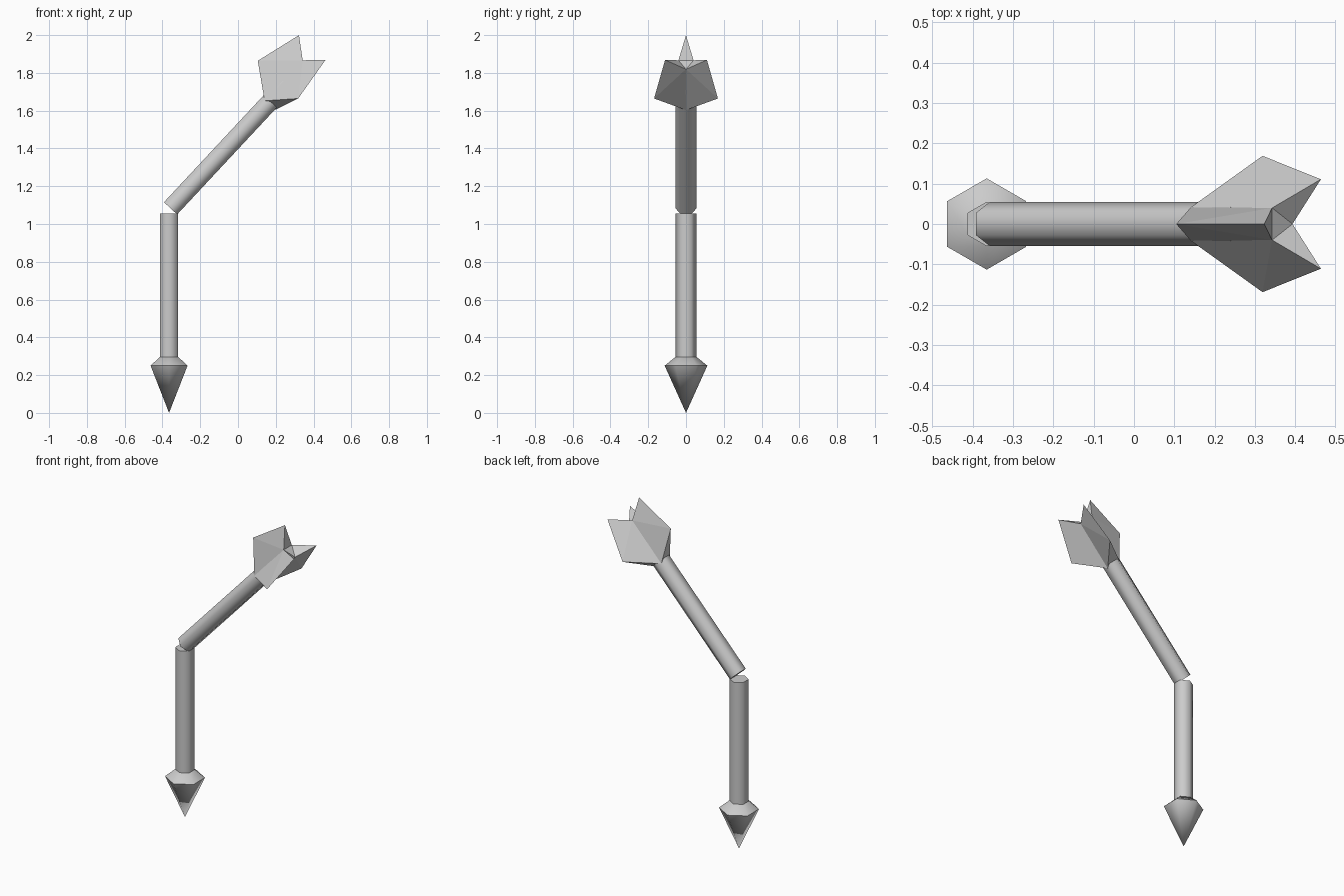
import bpy, bmesh, math
from mathutils import Vector

if "Cube" in bpy.data.objects:
    bpy.data.objects.remove(bpy.data.objects["Cube"])

grey = bpy.data.materials.new("plain grey")
grey.diffuse_color = (0.6, 0.6, 0.6, 1)
grey.use_nodes = True
grey.node_tree.nodes["Principled BSDF"].inputs["Base Color"].default_value = grey.diffuse_color


def build(name, rings, origin, u, v, smooth):
    """Loft rings of (distance along u, radius, angle from v); a one-point ring makes a tip."""
    w = u.cross(v)
    bm = bmesh.new()
    loops = []
    for ring in rings:
        loops.append([bm.verts.new(origin + u * a + (v * math.cos(t) + w * math.sin(t)) * r)
                      for a, r, t in ring])
    for lo, hi in zip(loops, loops[1:]):
        n = max(len(lo), len(hi))
        for i in range(n):
            j = (i + 1) % n
            if len(lo) == 1:
                bm.faces.new((lo[0], hi[j], hi[i]))
            else:
                bm.faces.new((lo[i], lo[j], hi[j], hi[i]))
    for loop in (loops[0], loops[-1]):
        if len(loop) > 2:
            bm.faces.new(loop)
    return finish(name, bm, smooth)


def finish(name, bm, smooth):
    bmesh.ops.recalc_face_normals(bm, faces=bm.faces)
    me = bpy.data.meshes.new(name)
    bm.to_mesh(me)
    bm.free()
    me.materials.append(grey)
    ob = bpy.data.objects.new(name, me)
    bpy.context.collection.objects.link(ob)
    if smooth:
        bpy.ops.object.select_all(action='DESELECT')
        ob.select_set(True)
        bpy.context.view_layer.objects.active = ob
        bpy.ops.object.shade_smooth_by_angle(angle=math.radians(62))
    return ob


def hexagon(a, r):
    return [(a, r, math.radians(30 + 60 * i)) for i in range(6)]


X, Z = Vector((1, 0, 0)), Vector((0, 0, 1))
foot = Vector((-0.365, 0, 0))

# Pointed head and lower half of the shaft
build("arrow_head", [[(0, 0, 0)], hexagon(0.25, 0.113), hexagon(0.297, 0.055)], foot, Z, X, True)
build("lower_shaft", [hexagon(0.29, 0.055), hexagon(1.055, 0.055)], foot, Z, X, True)

# Snapped upper half, leaning to the right
lean = math.radians(43)
U = Vector((math.sin(lean), 0, math.cos(lean)))
V = Vector((-math.cos(lean), 0, math.sin(lean)))
snap = Vector((-0.357, 0, 1.083))
build("upper_shaft", [hexagon(0, 0.055), hexagon(0.9, 0.055)], snap, U, V, True)

# Fletching: three wedge fins sharing a triangular core
W = U.cross(V)
bm = bmesh.new()


def point(a, r, deg):
    t = math.radians(deg)
    return bm.verts.new(snap + U * a + (V * math.cos(t) + W * math.sin(t)) * r)


base = [point(0.756, 0.048, 60 + 120 * i) for i in range(3)]
end = [point(1.05, 0.046, 60 + 120 * i) for i in range(3)]
for i in range(3):
    b0, b1, e0, e1 = base[i - 1], base[i], end[i - 1], end[i]
    wide = point(0.886, 0.195, 120 * i)
    tail = point(1.134, 0.128, 120 * i)
    for tri in ((wide, b0, e0), (wide, e0, tail), (wide, e1, b1),
                (wide, tail, e1), (tail, e0, e1), (wide, b1, b0)):
        bm.faces.new(tri)
bm.faces.new(base)
bm.faces.new(end)
finish("fletching", bm, False)
